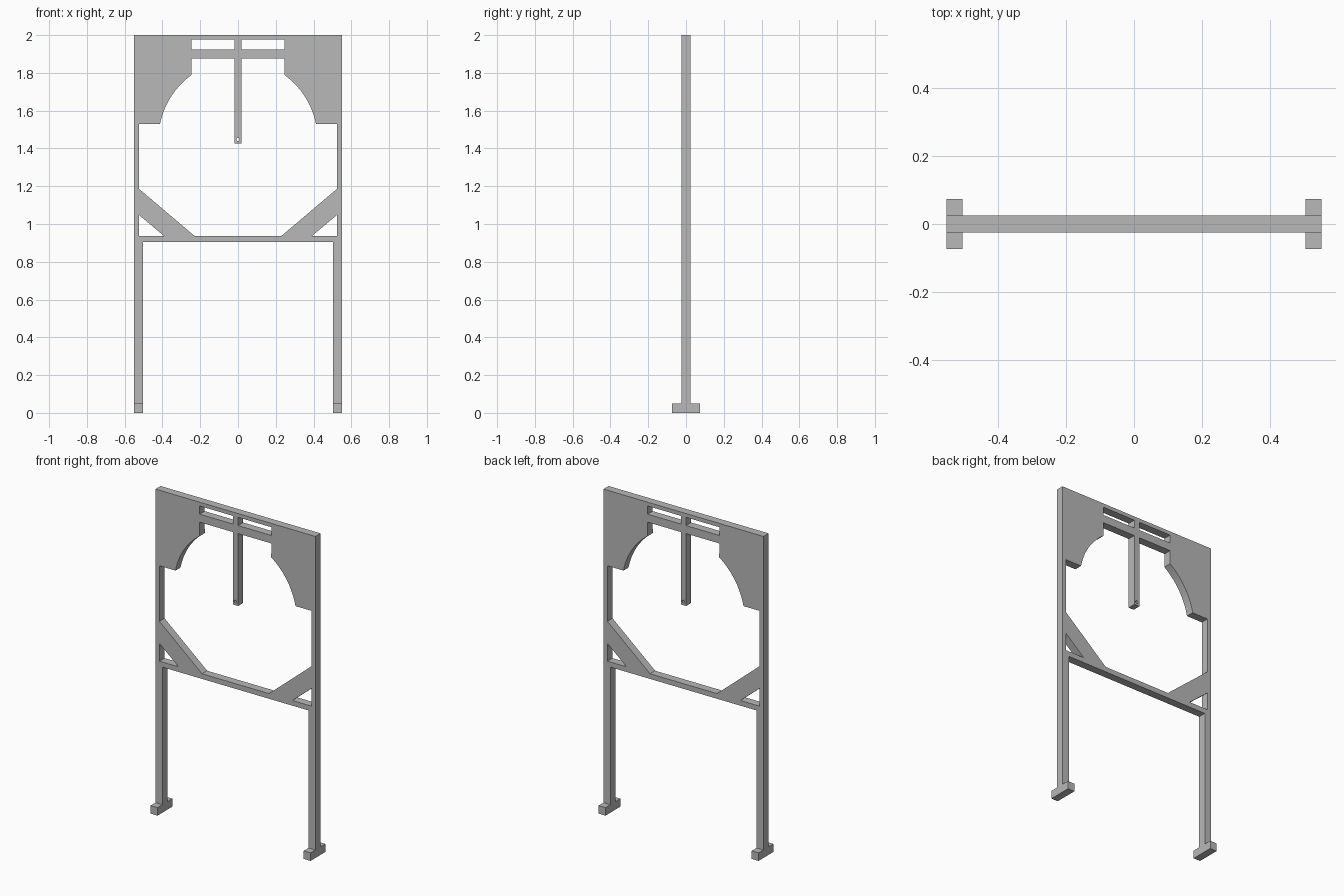
import bpy
import bmesh
from math import atan2, cos, sin, pi
from mathutils import Vector

cube = bpy.data.objects.get("Cube")
if cube:
    bpy.data.objects.remove(cube, do_unlink=True)

steel = bpy.data.materials.new("plain grey")
steel.use_nodes = True
grey = (0.48, 0.48, 0.48, 1)
steel.diffuse_color = grey
steel.node_tree.nodes["Principled BSDF"].inputs["Base Color"].default_value = grey

HALF = 0.55       # half width of the stand
LEG = 0.503       # inner side of the legs
POST = 0.523      # inner side of the upper posts
THICK = 0.05
FOOT_H = 0.05
FOOT_D = 0.146
RAIL_LOW, RAIL_TOP = 0.905, 0.937
CENTRE = 1.447    # height of the round opening's centre
RADIUS = 0.421
ROD = 0.018


def mirror(points):
    return [(-x, z) for x, z in reversed(points)]


def symmetric(points):
    """Close a right-hand half outline with its mirror image."""
    return points + mirror(points)


def rect(x0, x1, z0, z1):
    return [(x0, z0), (x1, z0), (x1, z1), (x0, z1)]


def arc(radius, a0, a1, steps):
    return [(radius * cos(a0 + (a1 - a0) * i / steps),
             CENTRE + radius * sin(a0 + (a1 - a0) * i / steps))
            for i in range(steps + 1)]


def plate(name, loops, depth):
    """Fill an outline with holes and give it depth along y."""
    bm = bmesh.new()
    for loop in loops:
        verts = [bm.verts.new((x, -depth / 2, z)) for x, z in loop]
        for a, b in zip(verts, verts[1:] + verts[:1]):
            bm.edges.new((a, b))
    bmesh.ops.triangle_fill(bm, use_beauty=True, use_dissolve=False,
                            edges=bm.edges[:], normal=Vector((0, -1, 0)))
    result = bmesh.ops.extrude_face_region(bm, geom=bm.faces[:])
    moved = [g for g in result["geom"] if isinstance(g, bmesh.types.BMVert)]
    bmesh.ops.translate(bm, verts=moved, vec=(0, depth, 0))
    bmesh.ops.recalc_face_normals(bm, faces=bm.faces[:])
    mesh = bpy.data.meshes.new(name)
    bm.to_mesh(mesh)
    bm.free()
    mesh.materials.append(steel)
    obj = bpy.data.objects.new(name, mesh)
    bpy.context.collection.objects.link(obj)
    bpy.ops.object.select_all(action="DESELECT")
    obj.select_set(True)
    bpy.context.view_layer.objects.active = obj
    bpy.ops.object.shade_smooth_by_angle(angle=pi / 6)
    return obj


# Frame: legs, rail, posts and top panel in one outline
outline = symmetric([(LEG, RAIL_LOW), (LEG, FOOT_H), (HALF, FOOT_H), (HALF, 2)])

# Large opening with slanted braces below and curved gussets above
start = atan2(1.53 - CENTRE, 0.413)
end = atan2(1.79 - CENTRE, 0.247)
opening = symmetric([(0.23, RAIL_TOP), (POST, 1.185), (POST, 1.53)]
                    + arc(RADIUS, start, end, 20) + [(0.247, 1.875)])

# Slots under the top edge and small triangles behind the braces
slot = rect(ROD, 0.247, 1.925, 1.976)
triangle = [(0.392, RAIL_TOP), (POST, RAIL_TOP), (POST, 1.047)]
plate("frame", [outline, opening, slot, mirror(slot),
                triangle, mirror(triangle)], THICK)

# Hanging rod with a pin hole at its tip
plate("hanging_rod", [rect(-ROD, ROD, 1.425, 1.875),
                      arc(0.009, 0, 2 * pi, 16)[:-1]], THICK)

# Feet
for name, side in (("left_foot", 1), ("right_foot", -1)):
    foot = rect(LEG, HALF, 0, FOOT_H)
    plate(name, [foot if side > 0 else mirror(foot)], FOOT_D)
